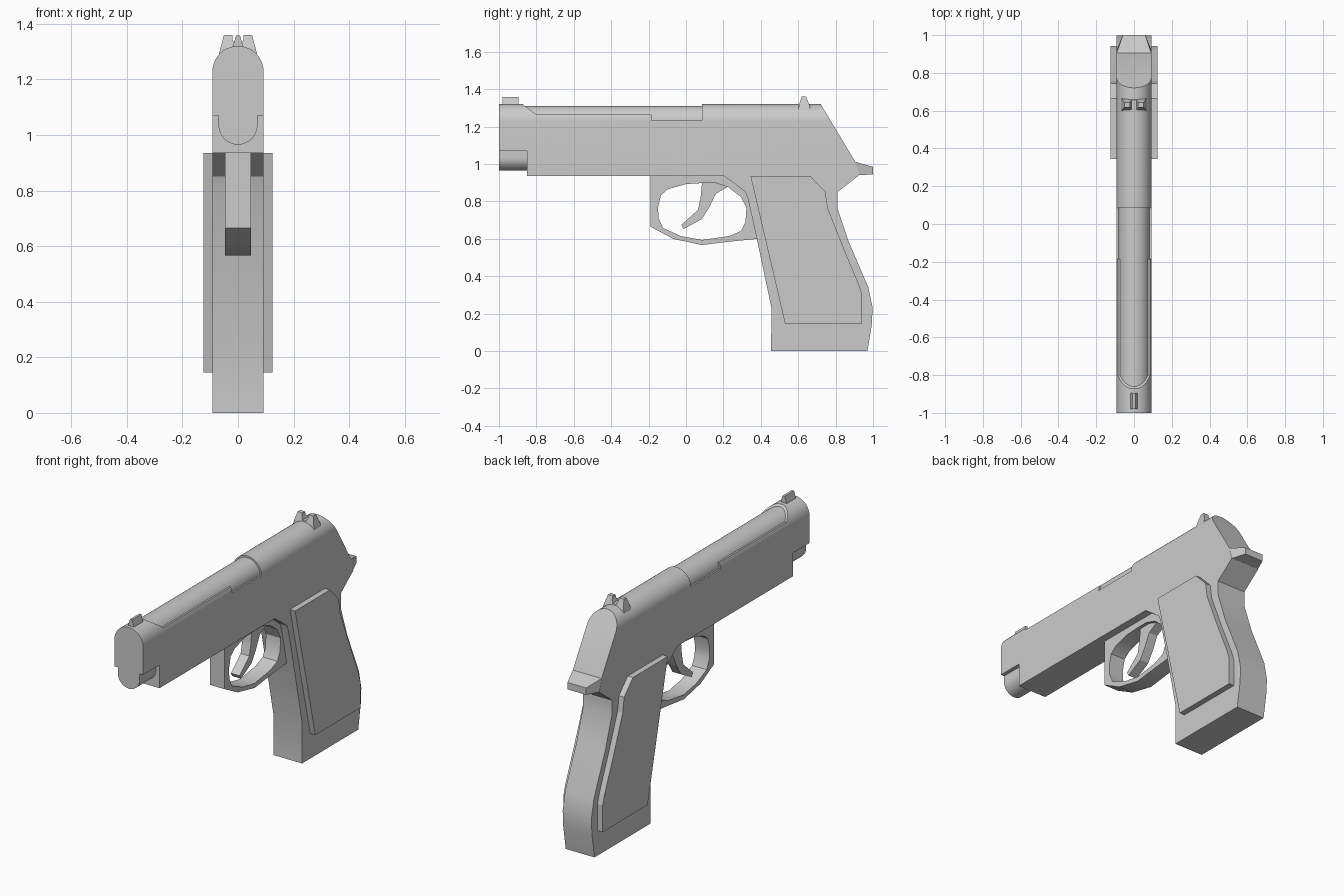
import bpy, bmesh, math


def prism(name, pts, a, b, axis='X', end_scale=1.0):
    """Extrude a closed outline from a to b: (y, z) along X, or (x, z) along Y."""
    bm = bmesh.new()
    place = (lambda p, d: (d, p[0], p[1])) if axis == 'X' else (lambda p, d: (p[0], d, p[1]))
    lo = [bm.verts.new(place(p, a)) for p in pts]
    hi = [bm.verts.new(place((p[0] * end_scale, p[1]), b)) for p in pts]
    bm.faces.new(lo)
    bm.faces.new(hi)
    n = len(pts)
    for i in range(n):
        j = (i + 1) % n
        bm.faces.new((lo[i], lo[j], hi[j], hi[i]))
    bmesh.ops.recalc_face_normals(bm, faces=bm.faces)
    me = bpy.data.meshes.new(name)
    bm.to_mesh(me)
    bm.free()
    ob = bpy.data.objects.new(name, me)
    bpy.context.collection.objects.link(ob)
    return ob


def activate(ob):
    bpy.ops.object.select_all(action='DESELECT')
    ob.select_set(True)
    bpy.context.view_layer.objects.active = ob


def combine(ob, tool, operation):
    tool.hide_render = True
    mod = ob.modifiers.new("cut", 'BOOLEAN')
    mod.operation = operation
    mod.solver = 'EXACT'
    mod.object = tool
    activate(ob)
    bpy.ops.object.modifier_apply(modifier=mod.name)
    bpy.data.objects.remove(tool)


def arc(r, cz, a0, a1, n):
    return [(r * math.cos(math.radians(a0 + (a1 - a0) * i / n)),
             cz + r * math.sin(math.radians(a0 + (a1 - a0) * i / n))) for i in range(n + 1)]


W = 0.092

# Body: side silhouette of slide, frame and grip, rounded by the cross-section
body = prism("body", [
    (-1, 1.07), (-1, 1.34), (-0.885, 1.34), (-0.87, 1.317), (-0.80, 1.265),
    (-0.185, 1.265), (-0.185, 1.232), (0.085, 1.232), (0.085, 1.34), (0.708, 1.34),
    (0.722, 1.318), (0.905, 1.012), (0.925, 0.94), (0.81, 0.85), (0.81, 0.765),
    (0.87, 0.585), (0.975, 0.34), (0.998, 0.23), (0.993, 0.14), (0.97, 0),
    (0.455, 0), (0.457, 0.23), (0.38, 0.594), (0.333, 0.807), (0.318, 0.85),
    (0.267, 0.89), (0.205, 0.935), (-0.85, 0.935), (-0.85, 1.07)], -0.2, 0.2)
section = prism("section", [(-W, -0.1), (W, -0.1)] + arc(W, 1.228, 0, 180, 20), -1.2, 1.2, 'Y')
combine(body, section, 'INTERSECT')

# Barrel showing through the open slide, and the rounded nose below the muzzle
barrel = prism("barrel", [(-0.083, 1.1), (0.083, 1.1)] + arc(0.083, 1.227, 0, 180, 20),
               -0.93, 0.15, 'Y')
nose = prism("muzzle_nose", [(0.07, 1.09)] + arc(0.07, 1.035, 0, -180, 16) + [(-0.07, 1.09)],
             -1.0, -0.83, 'Y')

# Tapered tang at the back
tang = prism("tang", [(-W, 0.94), (W, 0.94), (W, 1.012), (-W, 1.012)], 0.905, 1.0, 'Y', 0.65)
for v in tang.data.vertices:
    if v.co.y > 0.95:
        v.co.z = 0.985 if v.co.z > 0.97 else 0.945
    elif v.co.z < 0.97:
        v.co.y = 0.92

# Guard loop
guard = prism("guard", [
    (-0.19, 0.94), (-0.19, 0.665), (-0.068, 0.6), (0.086, 0.567), (0.23, 0.585),
    (0.40, 0.602), (0.345, 0.85), (0.26, 0.94)], -0.047, 0.047)
hole = prism("guard_hole", [
    (-0.15, 0.765), (-0.134, 0.834), (-0.096, 0.866), (0, 0.893), (0.08, 0.898), (0.16, 0.898),
    (0.225, 0.877), (0.294, 0.824), (0.323, 0.765), (0.318, 0.69), (0.294, 0.642),
    (0.23, 0.615), (0.086, 0.594), (-0.027, 0.615), (-0.123, 0.658), (-0.146, 0.71)], -0.2, 0.2)
combine(guard, hole, 'DIFFERENCE')

# Curved lever inside the guard
lever = prism("lever", [
    (0.088, 0.92), (0.078, 0.82), (0.064, 0.755), (-0.025, 0.675), (-0.012, 0.653),
    (0.085, 0.706), (0.125, 0.77), (0.16, 0.842), (0.225, 0.879), (0.22, 0.92)], -0.028, 0.028)

# Grip panels on both sides
panel = [(0.345, 0.935), (0.665, 0.935), (0.745, 0.852), (0.758, 0.765), (0.845, 0.545),
         (0.925, 0.355), (0.942, 0.30), (0.942, 0.145), (0.53, 0.145)]
panels = [prism("grip_panel_" + side, panel, s * 0.08, s * 0.125)
          for side, s in (("right", 1), ("left", -1))]

# Sights: ridge at the front, notched block at the back
front_sight = prism("front_sight", [(-0.02, 1.29), (0.02, 1.29), (0.018, 1.32),
                                    (0.007, 1.358), (-0.007, 1.358), (-0.018, 1.32)],
                    -0.98, -0.895, 'Y')
rear_sight = prism("rear_sight", [(0.60, 1.28), (0.604, 1.315), (0.618, 1.36),
                                  (0.642, 1.36), (0.662, 1.31), (0.665, 1.28)], -0.2, 0.2)
notched = prism("notched_outline", [
    (-0.072, 1.27), (0.072, 1.27), (0.066, 1.30), (0.048, 1.37), (0.02, 1.37),
    (0.02, 1.345), (0.012, 1.325), (-0.012, 1.325), (-0.02, 1.345), (-0.02, 1.37),
    (-0.048, 1.37), (-0.066, 1.30)], 0.5, 0.8, 'Y')
combine(rear_sight, notched, 'INTERSECT')

for ob in (body, barrel, nose, guard):
    activate(ob)
    bpy.ops.object.shade_smooth_by_angle(angle=math.radians(25))
